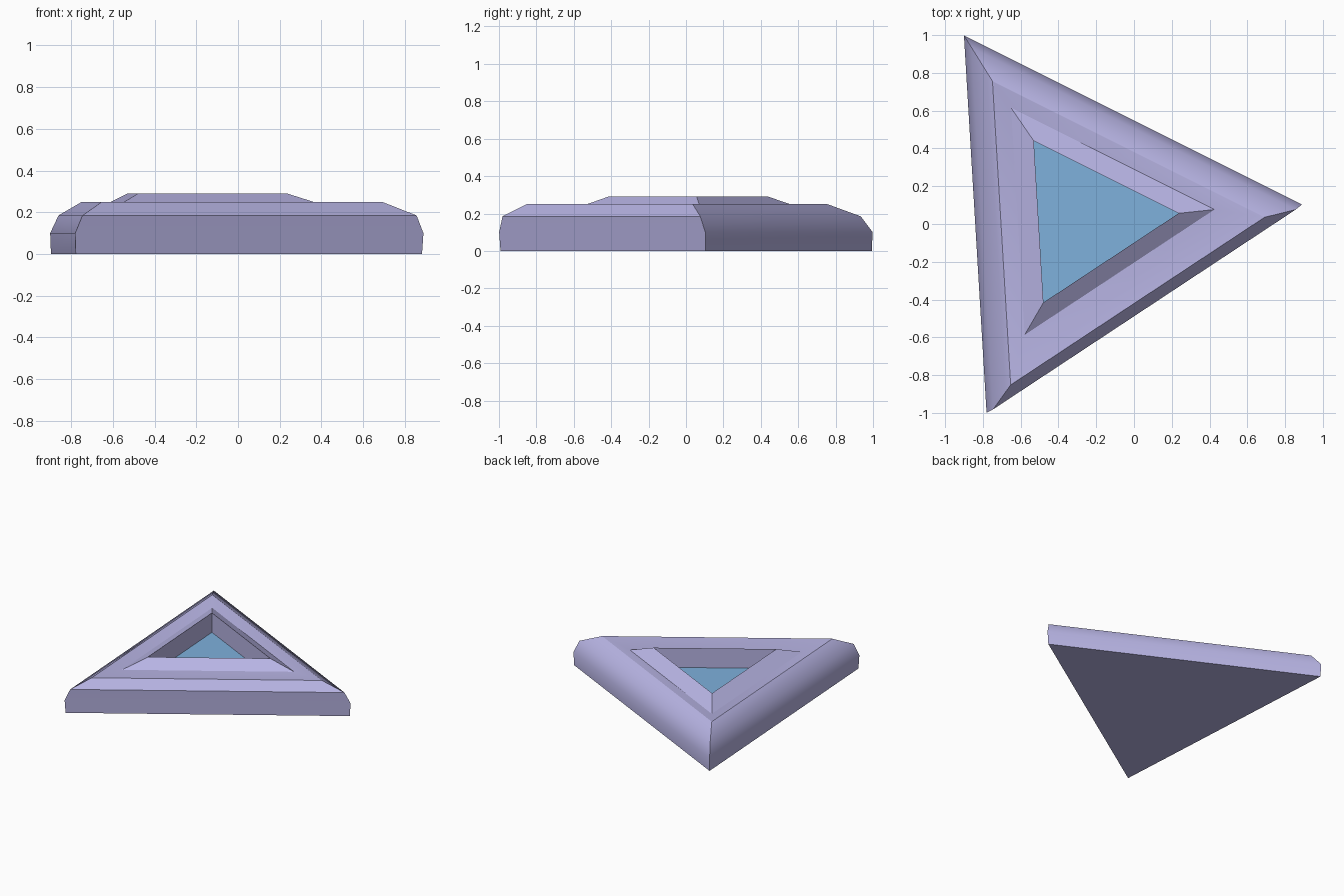
import bpy, bmesh, math

if "Cube" in bpy.data.objects:
    bpy.data.objects.remove(bpy.data.objects["Cube"])

TURN = math.radians(3.43)

def triangle(cx, cy, radius, z):
    """Corner points of an equilateral triangle, slightly turned about z."""
    return [(cx + radius * math.cos(TURN + k * math.tau / 3),
             cy + radius * math.sin(TURN + k * math.tau / 3), z) for k in range(3)]

def make_object(name, rings, cap_start):
    """Bridge stacked triangle rings; optionally close the first ring."""
    bm = bmesh.new()
    loops = [[bm.verts.new(p) for p in triangle(*r)] for r in rings]
    for a, b in zip(loops, loops[1:]):
        for i in range(3):
            j = (i + 1) % 3
            bm.faces.new((a[i], a[j], b[j], b[i]))
    if cap_start:
        bm.faces.new(loops[0][::-1])
    if len(rings) == 1:
        bm.faces.new(loops[0])
    mesh = bpy.data.meshes.new(name)
    bm.to_mesh(mesh)
    bm.free()
    obj = bpy.data.objects.new(name, mesh)
    bpy.context.collection.objects.link(obj)
    return obj

def colour(obj, name, rgba):
    mat = bpy.data.materials.new(name)
    mat.diffuse_color = rgba
    mat.use_nodes = True
    mat.node_tree.nodes["Principled BSDF"].inputs["Base Color"].default_value = mat.diffuse_color
    obj.data.materials.append(mat)

# Frame: base, side, shoulder, rim, groove, raised lip, recess wall
frame = make_object("triangular_frame", [
    (-0.264, 0.035, 1.148, 0.00),
    (-0.264, 0.034, 1.155, 0.10),
    (-0.250, 0.010, 1.108, 0.185),
    (-0.237, -0.020, 0.930, 0.25),
    (-0.268, 0.035, 0.695, 0.23),
    (-0.258, 0.027, 0.495, 0.29),
    (-0.258, 0.027, 0.495, 0.14),
], True)
colour(frame, "lavender", (0.48, 0.46, 0.78, 1))
bpy.context.view_layer.objects.active = frame
frame.select_set(True)
bpy.ops.object.shade_smooth_by_angle(angle=math.radians(40))

# Blue panel at the bottom of the recess
panel = make_object("recessed_panel", [(-0.258, 0.027, 0.495, 0.14)], False)
colour(panel, "blue", (0.21, 0.44, 0.72, 1))
